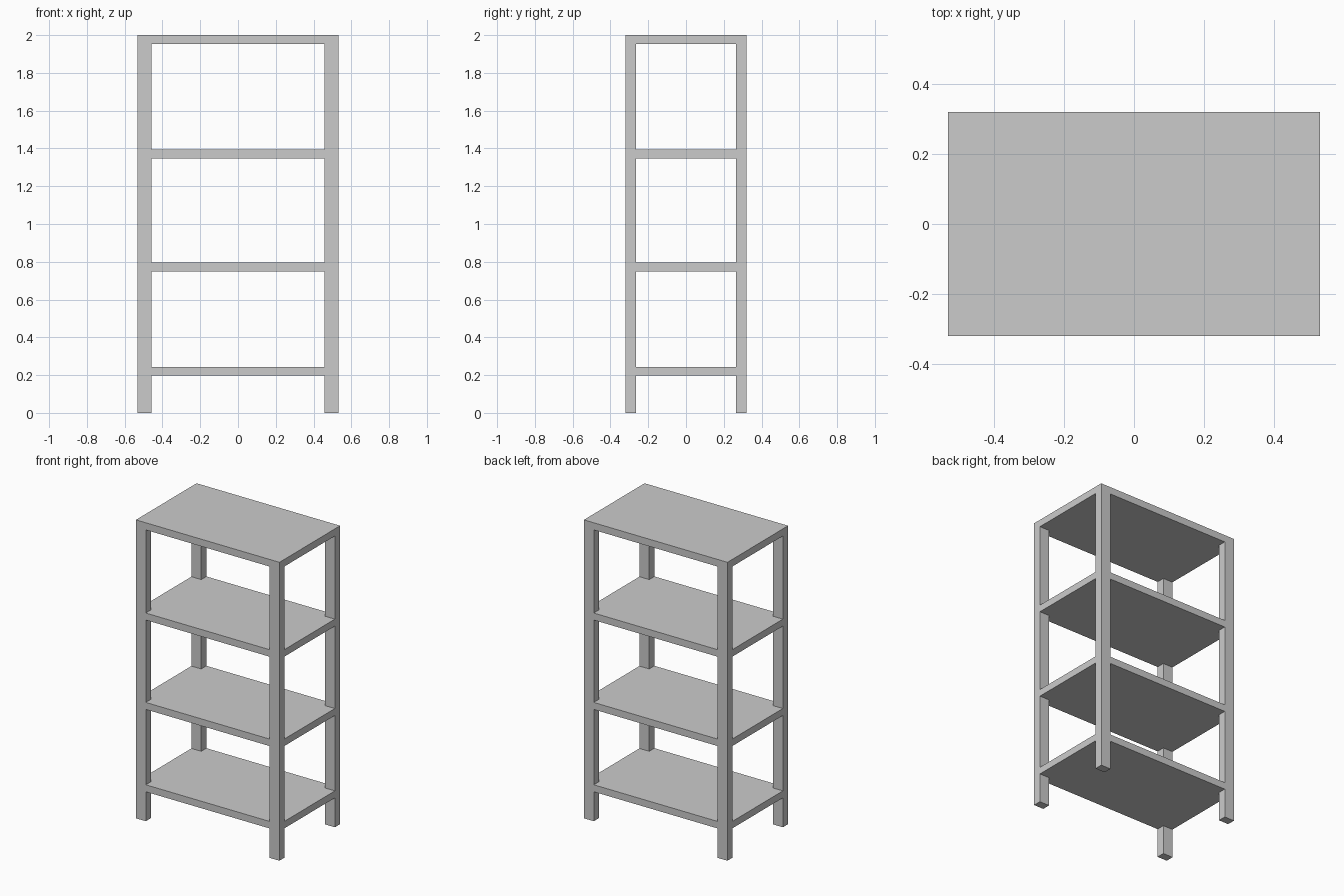
import bpy, bmesh

if "Cube" in bpy.data.objects:
    bpy.data.objects.remove(bpy.data.objects["Cube"])

HX, HY = 0.532, 0.321      # half width and half depth
PX, PY = 0.073, 0.055      # post section
IX, IY = HX - PX, HY - PY  # inner faces of the posts


def prism(name, outline, z0, z1):
    """Extrude a flat outline from z0 up to z1."""
    bm = bmesh.new()
    base = bm.faces.new([bm.verts.new((x, y, z0)) for x, y in outline])
    ext = bmesh.ops.extrude_face_region(bm, geom=[base], use_keep_orig=True)
    top = [v for v in ext["geom"] if isinstance(v, bmesh.types.BMVert)]
    bmesh.ops.translate(bm, verts=top, vec=(0, 0, z1 - z0))
    bmesh.ops.recalc_face_normals(bm, faces=bm.faces)
    mesh = bpy.data.meshes.new(name)
    bm.to_mesh(mesh)
    bm.free()
    obj = bpy.data.objects.new(name, mesh)
    bpy.context.collection.objects.link(obj)
    return obj


def rect(x0, x1, y0, y1):
    return [(x0, y0), (x1, y0), (x1, y1), (x0, y1)]


# Top board covers the post ends
prism("top_board", rect(-HX, HX, -HY, HY), 1.952, 2.0)

# Corner posts: one post mirrored to all four corners
posts = prism("corner_posts", rect(IX, HX, IY, HY), 0.0, 1.952)
mirror = posts.modifiers.new("mirror", "MIRROR")
mirror.use_axis = (True, True, False)

# Shelves: flush with the frame, notched around the posts
notched = [(-IX, -HY), (IX, -HY), (IX, -IY), (HX, -IY),
           (HX, IY), (IX, IY), (IX, HY), (-IX, HY),
           (-IX, IY), (-HX, IY), (-HX, -IY), (-IX, -IY)]
for name, z in (("lower_shelf", 0.197), ("middle_shelf", 0.749), ("upper_shelf", 1.348)):
    prism(name, notched, z, z + 0.047)
